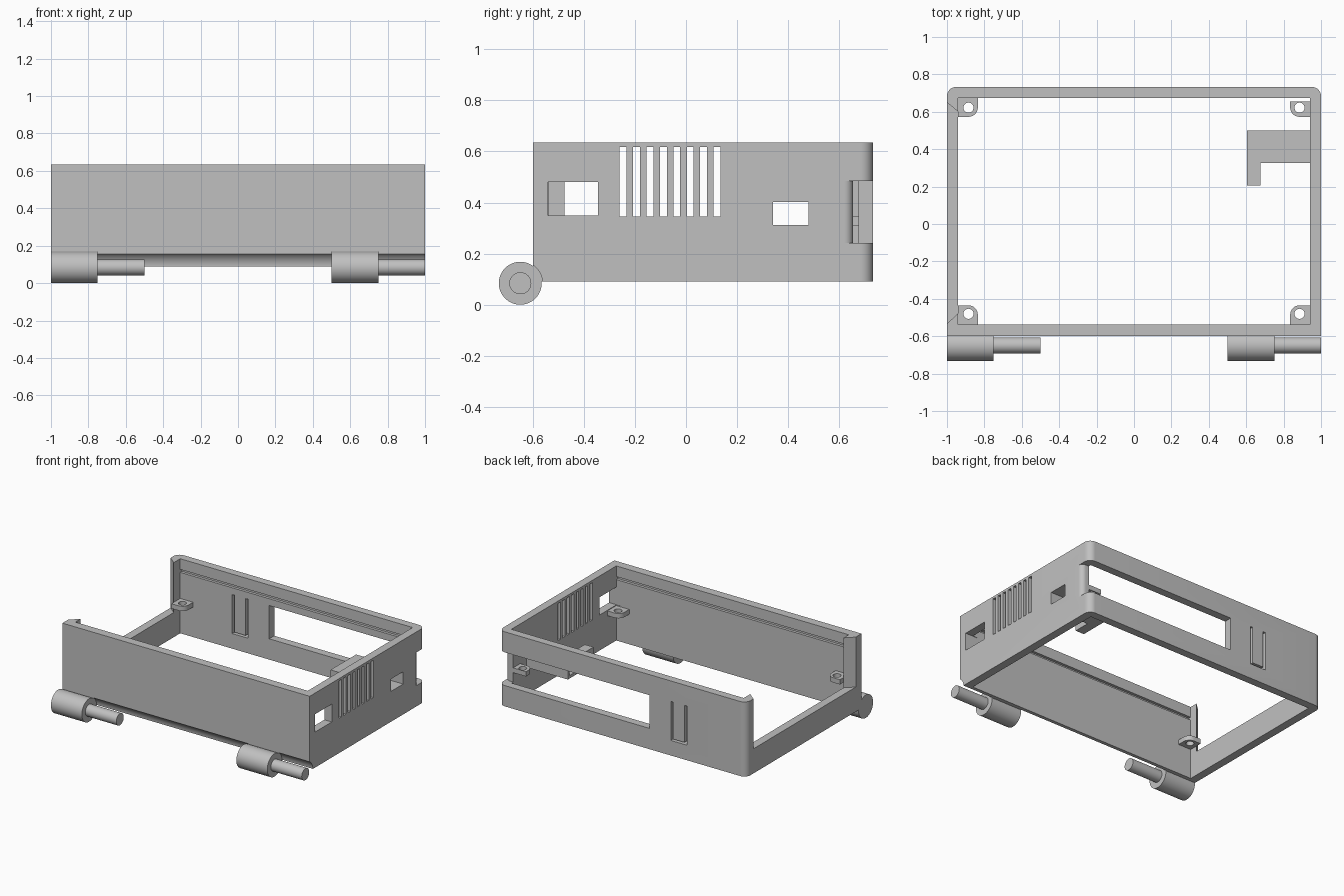
import bpy, bmesh, math
from mathutils import Matrix

old = bpy.data.objects.get("Cube")
if old:
    bpy.data.objects.remove(old, do_unlink=True)

grey = bpy.data.materials.new("plain grey")
grey.use_nodes = True
colour = (0.53, 0.53, 0.53, 1)
grey.diffuse_color = colour
grey.node_tree.nodes["Principled BSDF"].inputs["Base Color"].default_value = colour


def finish(name, bm):
    bmesh.ops.recalc_face_normals(bm, faces=bm.faces[:])
    mesh = bpy.data.meshes.new(name)
    bm.to_mesh(mesh)
    bm.free()
    mesh.materials.append(grey)
    ob = bpy.data.objects.new(name, mesh)
    bpy.context.collection.objects.link(ob)
    return ob


def prism(name, outline, z0, z1):
    """Extrude an xy outline between two heights."""
    bm = bmesh.new()
    base = bm.faces.new([bm.verts.new((x, y, z0)) for x, y in outline])
    top = bmesh.ops.extrude_face_region(bm, geom=[base])["geom"]
    bmesh.ops.translate(bm, vec=(0, 0, z1 - z0),
                        verts=[v for v in top if isinstance(v, bmesh.types.BMVert)])
    return finish(name, bm)


def box(name, x, y, z):
    return prism(name, [(x[0], y[0]), (x[1], y[0]), (x[1], y[1]), (x[0], y[1])], *z)


def rod(name, x0, x1, radius, y, z):
    """Cylinder along x."""
    bm = bmesh.new()
    bmesh.ops.create_cone(bm, cap_ends=True, segments=64, radius1=radius,
                          radius2=radius, depth=x1 - x0,
                          matrix=Matrix.Translation(((x0 + x1) / 2, y, z))
                          @ Matrix.Rotation(math.pi / 2, 4, 'Y'))
    return finish(name, bm)


def arc(cx, cy, r, a0, a1, n=10):
    angles = [math.radians(a0 + (a1 - a0) * i / n) for i in range(n + 1)]
    return [(cx + r * math.cos(a), cy + r * math.sin(a)) for a in angles]


def activate(ob):
    bpy.ops.object.select_all(action='DESELECT')
    ob.select_set(True)
    bpy.context.view_layer.objects.active = ob


def cut(ob, cutter):
    mod = ob.modifiers.new("cut", 'BOOLEAN')
    mod.operation = 'DIFFERENCE'
    mod.solver = 'EXACT'
    mod.object = cutter
    activate(ob)
    bpy.ops.object.modifier_apply(modifier=mod.name)
    bpy.data.objects.remove(cutter, do_unlink=True)


def smooth(ob):
    activate(ob)
    bpy.ops.object.shade_smooth_by_angle(angle=math.radians(30))


FRONT, BACK = -0.6, 0.733
BOTTOM, TOP = 0.09, 0.635
IN_X, IN_FRONT, IN_BACK = 0.94, -0.537, 0.675
AXIS_Y, AXIS_Z = -0.649, 0.084

# Case frame with rounded rear corners, open above and below
r = 0.05
outline = ([(-1, FRONT), (1, FRONT)] + arc(1 - r, BACK - r, r, 0, 90)
           + arc(r - 1, BACK - r, r, 90, 180))
case = prism("case_frame", outline, BOTTOM, TOP)
cut(case, box("c", (-IN_X, IN_X), (IN_FRONT, IN_BACK), (-1, 2)))

# Flared opening above the low end wall
cut(case, prism("c", [(-0.88, -0.42), (-0.88, 0.55), (-1.06, 0.70), (-1.06, -0.59)],
                0.27, 1))

# Ports and vent slots in the other end wall
END = (0.9, 1.1)
cut(case, box("c", END, (-0.54, -0.345), (0.35, 0.48)))
cut(case, box("c", END, (0.34, 0.48), (0.312, 0.402)))
for i in range(8):
    y = -0.26 + i * 0.0526
    cut(case, box("c", END, (y, y + 0.027), (0.345, 0.618)))

# Long rear opening that wraps round the corner
notch = ([(-0.22, 0.655)] + arc(0.965, 0.62, 0.035, 90, 0)
         + [(1.1, 0.62), (1.1, 0.8), (-0.22, 0.8)])
cut(case, prism("c", notch, 0.242, 0.485))

# Slits freeing a spring tongue in the rear wall
for x in (-0.52, -0.41):
    cut(case, box("c", (x, x + 0.02), (0.6, 0.8), (0.2, 0.485)))
cut(case, box("c", (-0.51, -0.4), (0.6, 0.8), (0.2, 0.215)))

# Lid grooves inside the long walls
for y in (IN_FRONT, IN_BACK):
    cut(case, box("c", (-IN_X, IN_X), (y - 0.02, y + 0.02), (0.535, 0.557)))

# Hinge clearance along the lower front edge
for x0, x1 in ((-0.75, 0.5), (0.75, 1.1)):
    cut(case, rod("c", x0, x1, 0.087, AXIS_Y, AXIS_Z))
smooth(case)

# Hinge barrels and pins
for side, x in (("right", -1), ("left", 0.5)):
    smooth(rod(side + "_hinge_barrel", x, x + 0.25, 0.084, AXIS_Y, AXIS_Z))
    smooth(rod(side + "_hinge_pin", x + 0.25, x + 0.5, 0.043, AXIS_Y, AXIS_Z))

# Corner screw tabs with one rounded corner each
for sx, side in ((-1, "right"), (1, "left")):
    for sy, end in ((-1, "front"), (1, "rear")):
        wall = IN_FRONT if sy < 0 else (0.655 if sx > 0 else IN_BACK)
        inner = -0.435 if sy < 0 else 0.573
        shape = [(IN_X, wall), (IN_X, inner)]
        shape += [(x, inner + sy * y) for x, y in arc(0.885, 0.05, 0.05, 270, 180)]
        shape += [(0.835, wall)]
        tab = prism(end + "_" + side + "_screw_tab",
                    [(sx * x, y) for x, y in shape], 0.31, 0.345)
        hole_y = -0.48 if sy < 0 else 0.622
        hole = arc(sx * 0.885, hole_y, 0.027, 0, 348.75, 31)
        cut(tab, prism("c", hole, 0.2, 0.5))
        smooth(tab)

# L-shaped port sleeve behind the rear side port
sleeve = prism("port_sleeve", [(0.605, 0.205), (0.675, 0.205), (0.675, 0.325),
                               (IN_X, 0.325), (IN_X, 0.5), (0.605, 0.5)], 0.29, 0.415)
cut(sleeve, box("c", (0.5, 1.1), (0.34, 0.48), (0.312, 0.402)))
